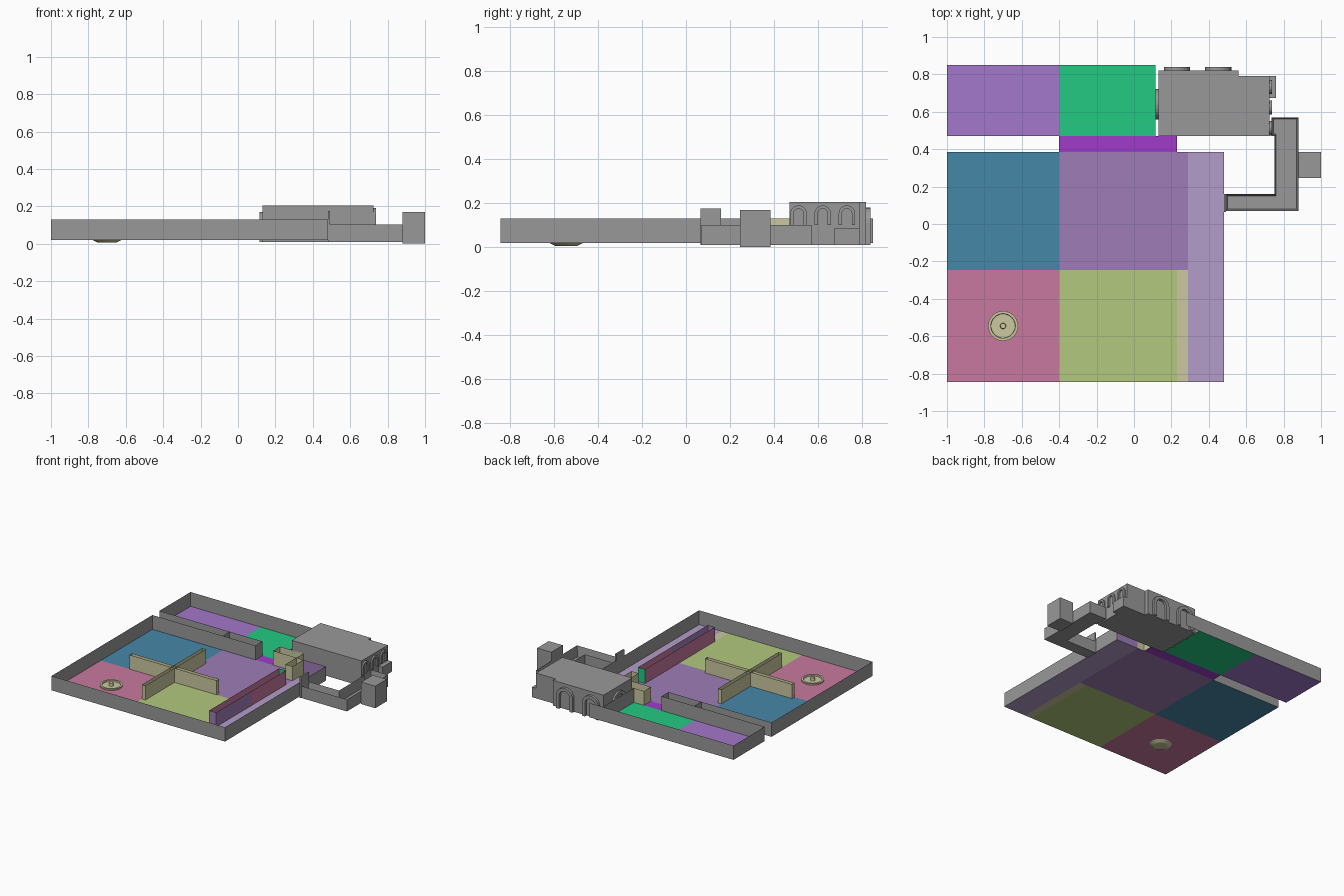
import bpy, bmesh, math

cube = bpy.data.objects.get("Cube")
if cube:
    bpy.data.objects.remove(cube, do_unlink=True)

FLOOR, TOP = 0.02, 0.13


def material(name, hex_code):
    rgb = [int(hex_code[i:i + 2], 16) / 255 for i in (0, 2, 4)]
    col = [((c + 0.055) / 1.055) ** 2.4 for c in rgb] + [1.0]
    m = bpy.data.materials.new(name)
    m.use_nodes = True
    m.diffuse_color = col
    m.node_tree.nodes["Principled BSDF"].inputs["Base Color"].default_value = col
    return m


GREY = material("stone grey", "999999")
BEIGE = material("beige", "cbc9a0")
BLUE = material("blue", "4687a9")
PINK = material("pink", "c8799f")
LIME = material("lime", "b3c97e")
PURPLE = material("dusty purple", "9f7db7")
LAVENDER = material("lavender", "b49dca")
VIOLET = material("violet", "a03cca")
GREEN = material("green", "23ca82")
LILAC = material("lilac", "a377cb")


def finish(name, bm, *mats):
    mesh = bpy.data.meshes.new(name)
    bm.to_mesh(mesh)
    bm.free()
    ob = bpy.data.objects.new(name, mesh)
    bpy.context.collection.objects.link(ob)
    for m in mats:
        mesh.materials.append(m)
    return ob


def floor(name, x0, x1, y0, y1, mat):
    bm = bmesh.new()
    bm.faces.new([bm.verts.new((x, y, FLOOR))
                  for x, y in ((x0, y0), (x1, y0), (x1, y1), (x0, y1))])
    return finish(name, bm, mat)


def wall(name, path, mat, closed=False):
    """Upright sheets along a plan path."""
    bm = bmesh.new()
    low = [bm.verts.new((x, y, FLOOR)) for x, y in path]
    high = [bm.verts.new((x, y, TOP)) for x, y in path]
    n = len(path)
    for i in range(n if closed else n - 1):
        j = (i + 1) % n
        bm.faces.new((low[i], low[j], high[j], high[i]))
    return finish(name, bm, mat)


def hollow_wall(name, x0, x1, y0, y1, mat):
    """Thick wall with an open top."""
    return wall(name, [(x0, y0), (x1, y0), (x1, y1), (x0, y1)], mat, True)


def prism(name, outline, z0, z1, mat, rim=0):
    """Extruded plan outline; a rim width makes it an open trough."""
    bm = bmesh.new()
    base = bm.faces.new([bm.verts.new((x, y, z0)) for x, y in outline])
    new = bmesh.ops.extrude_face_region(bm, geom=[base], use_keep_orig=True)["geom"]
    bmesh.ops.translate(bm, vec=(0, 0, z1 - z0),
                        verts=[v for v in new if isinstance(v, bmesh.types.BMVert)])
    bmesh.ops.recalc_face_normals(bm, faces=bm.faces)
    if rim:
        top = [f for f in bm.faces if f.normal.z > 0.9]
        bmesh.ops.inset_region(bm, faces=top, thickness=rim)
        for v in top[0].verts:
            v.co.z = z0 + 0.01
    return finish(name, bm, mat)


def box(name, x0, x1, y0, y1, z0, z1, mat):
    return prism(name, [(x0, y0), (x1, y0), (x1, y1), (x0, y1)], z0, z1, mat)


def arch(name, centre, angle, width, z0, z1, band, depth):
    """Arched frame standing on a wall, projecting along its local -y."""
    def line(r):
        pts = [(-r, z0)]
        spring = z1 - width / 2
        pts += [(-r * math.cos(t * math.pi / 12), spring + r * math.sin(t * math.pi / 12))
                for t in range(13)]
        return pts + [(r, z0)]
    bm = bmesh.new()
    outer, inner = line(width / 2), line(width / 2 - band)
    rings = [[bm.verts.new((x, y, z)) for x, z in pts]
             for pts, y in ((outer, 0), (outer, -depth), (inner, -depth), (inner, 0))]
    for a in range(4):
        b = (a + 1) % 4
        for i in range(len(outer) - 1):
            bm.faces.new((rings[a][i], rings[a][i + 1], rings[b][i + 1], rings[b][i]))
    for i in (0, -1):
        bm.faces.new([r[i] for r in rings])
    bmesh.ops.recalc_face_normals(bm, faces=bm.faces)
    ob = finish(name, bm, GREY)
    ob.location = (*centre, 0)
    ob.rotation_euler.z = angle
    return ob


# Coloured floors
floor("blue_room_floor", -1, -0.4, -0.245, 0.385, BLUE)
floor("pink_room_floor", -1, -0.4, -0.845, -0.245, PINK)
floor("lime_room_floor", -0.4, 0.23, -0.845, -0.245, LIME)
floor("threshold_floor", 0.23, 0.29, -0.845, -0.245, BEIGE)
floor("purple_room_floor", -0.4, 0.29, -0.245, 0.385, PURPLE)
floor("hall_floor", 0.29, 0.48, -0.845, 0.385, LAVENDER)
floor("passage_floor", -0.4, 0.23, 0.385, 0.47, VIOLET)
floor("green_room_floor", -0.4, 0.115, 0.47, 0.85, GREEN)
floor("lilac_room_floor", -1, -0.4, 0.47, 0.85, LILAC)

# Outer walls
wall("main_outer_wall", [(-0.4, 0.385), (-1, 0.385), (-1, -0.845),
                         (0.48, -0.845), (0.48, 0.385)], GREY)
wall("hall_end_wall", [(0.29, 0.385), (0.48, 0.385)], PURPLE)
wall("rear_outer_wall", [(-0.4, 0.47), (-1, 0.47), (-1, 0.85), (0.23, 0.85)], GREY)
wall("green_room_side_wall", [(0.115, 0.47), (0.115, 0.85)], GREY)

# Hollow inner walls
hollow_wall("passage_left_wall", -0.4, -0.12, 0.385, 0.47, GREY)
hollow_wall("passage_right_wall", 0.03, 0.23, 0.385, 0.47, BEIGE)
hollow_wall("cross_wall_long", -0.4, -0.37, -0.6, 0.14, BEIGE)
hollow_wall("cross_wall_wide", -0.755, -0.01, -0.245, -0.215, BEIGE)
hollow_wall("hall_short_wall", 0.23, 0.29, 0.25, 0.385, BEIGE)

# Hall divider, coloured by the direction and place of each face
divider = wall("hall_divider", [(0.23, -0.68), (0.29, -0.68), (0.29, -0.245),
                                (0.29, 0.17), (0.23, 0.17)], PINK, True)
for m in (PURPLE, GREEN):
    divider.data.materials.append(m)
for p in divider.data.polygons:
    if p.normal.y > 0.5:
        p.material_index = 2
    elif p.normal.y < -0.5 or (p.normal.x > 0.5 and p.center.y < -0.245):
        p.material_index = 1

# Hall building with arches
prism("building", [(0.13, 0.47), (0.725, 0.47), (0.725, 0.79), (0.56, 0.79),
                   (0.56, 0.82), (0.13, 0.82)], 0.01, 0.205, GREY)
for i, x in enumerate((0.23, 0.45)):
    arch(f"rear_arch_{i + 1}", (x, 0.82), math.pi, 0.14, 0.01, 0.18, 0.025, 0.02)
for i, y in enumerate((0.512, 0.622, 0.732)):
    arch(f"side_arch_{i + 1}", (0.725, y), math.pi / 2, 0.075, 0.1, 0.19, 0.015, 0.012)
arch("inner_arch", (0.13, 0.64), -math.pi / 2, 0.165, 0.01, 0.17, 0.025, 0.014)
box("side_block", 0.725, 0.76, 0.675, 0.79, 0.01, 0.088, GREY)

# Bent corridor, doorway and tower
prism("corridor", [(0.49, 0.07), (0.88, 0.07), (0.88, 0.57), (0.735, 0.57),
                   (0.735, 0.47), (0.75, 0.47), (0.75, 0.16), (0.49, 0.16)],
      0.01, 0.102, GREY, rim=0.014)
box("corridor_doorway", 0.481, 0.493, 0.065, 0.16, 0.01, 0.175, GREY)
box("tower", 0.88, 1.0, 0.245, 0.385, 0.0, 0.17, GREY)

# Round basin, turned from a profile
bm = bmesh.new()
profile = [(0, 0.006), (0.05, 0.006), (0.078, 0.02), (0.08, 0.032), (0.066, 0.032),
           (0.064, 0.023), (0.016, 0.023), (0.014, 0.045), (0, 0.045)]
verts = [bm.verts.new((r, 0, z)) for r, z in profile]
edges = [bm.edges.new(pair) for pair in zip(verts, verts[1:])]
bmesh.ops.spin(bm, geom=verts + edges, cent=(0, 0, 0), axis=(0, 0, 1),
               angle=math.tau, steps=32)
bmesh.ops.remove_doubles(bm, verts=bm.verts, dist=0.0005)
bmesh.ops.recalc_face_normals(bm, faces=bm.faces)
basin = finish("basin", bm, BEIGE)
basin.location = (-0.7, -0.545, 0)
